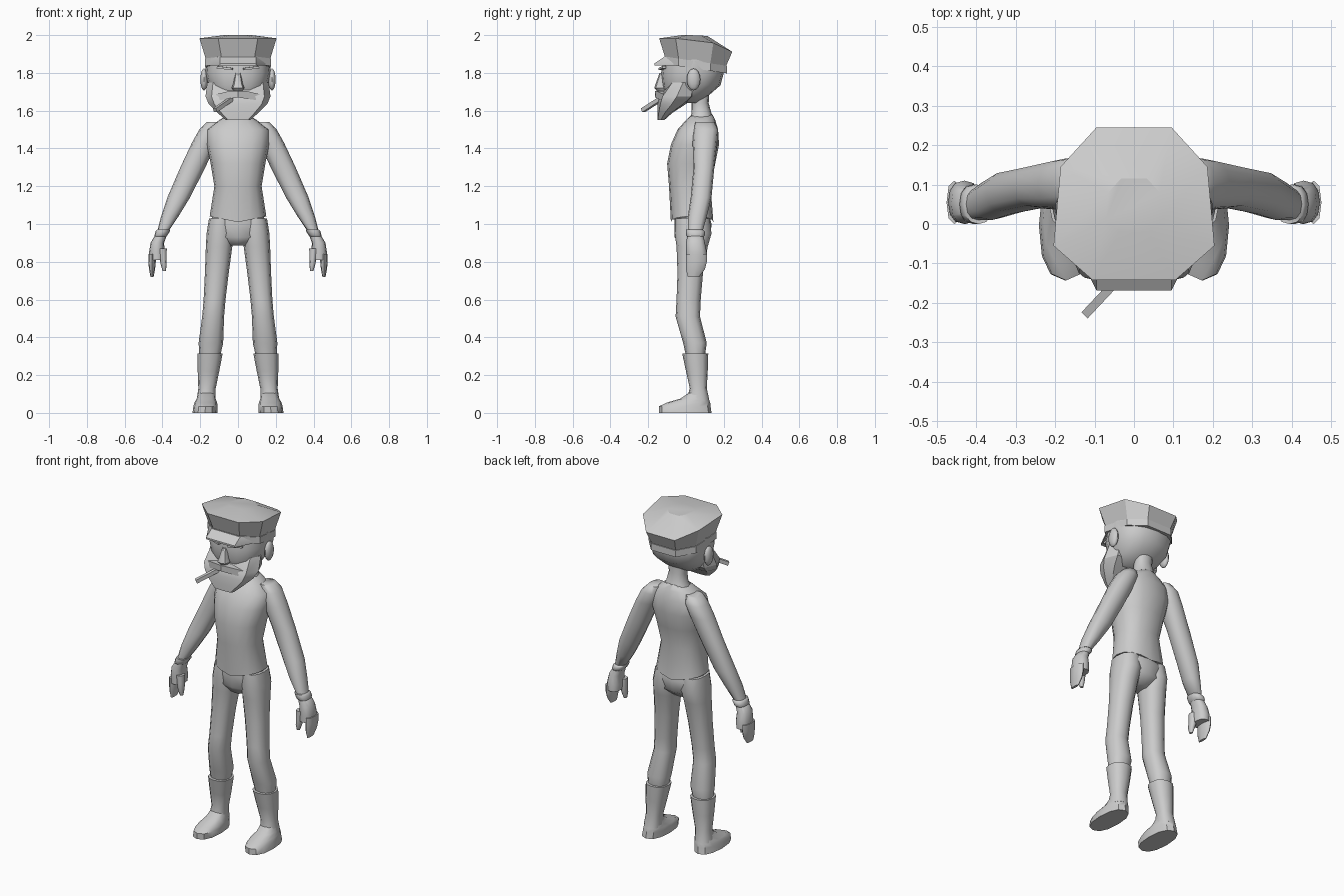
import bpy, bmesh, math
from mathutils import Matrix, Vector

cube = bpy.data.objects.get("Cube")
if cube:
    bpy.data.objects.remove(cube, do_unlink=True)

colour = (0.6, 0.6, 0.6, 1)
grey = bpy.data.materials.new("plain grey")
grey.use_nodes = True
grey.diffuse_color = colour
grey.node_tree.nodes["Principled BSDF"].inputs["Base Color"].default_value = colour


def finish(name, bm, mirror, smooth):
    """Turn a bmesh into a shaded object, optionally mirrored across x."""
    bmesh.ops.recalc_face_normals(bm, faces=bm.faces)
    mesh = bpy.data.meshes.new(name)
    bm.to_mesh(mesh)
    bm.free()
    mesh.materials.append(grey)
    obj = bpy.data.objects.new(name, mesh)
    bpy.context.collection.objects.link(obj)
    bpy.ops.object.select_all(action='DESELECT')
    obj.select_set(True)
    bpy.context.view_layer.objects.active = obj
    if smooth:
        bpy.ops.object.shade_smooth_by_angle(angle=math.radians(smooth))
    if mirror:
        obj.modifiers.new("Mirror", 'MIRROR')
    return obj


def skin(name, rings, mirror=False, smooth=0):
    """Bridge equal rings of points and close both ends."""
    bm = bmesh.new()
    loops = [[bm.verts.new(point) for point in ring] for ring in rings]
    for lower, upper in zip(loops, loops[1:]):
        for i in range(len(lower)):
            bm.faces.new((lower[i - 1], lower[i], upper[i], upper[i - 1]))
    bm.faces.new(loops[0])
    bm.faces.new(loops[-1])
    return finish(name, bm, mirror, smooth)


def power(value, exponent):
    return math.copysign(abs(value) ** exponent, value)


def loft(name, axis, slices, sides=12, bulge=0.85, mirror=True, smooth=60):
    """Slices are (z, half width, front, back); axis gives x from z."""
    rings = []
    for z, width, front, back in slices:
        middle, depth = (front + back) / 2, (back - front) / 2
        ring = []
        for i in range(sides):
            angle = math.tau * i / sides
            ring.append((axis(z) + width * power(math.cos(angle), bulge),
                         middle + depth * power(math.sin(angle), bulge), z))
        rings.append(ring)
    return skin(name, rings, mirror, smooth)


def centre_axis(z):
    return 0


def leg_axis(z):
    return 0.175 - 0.085 * z


def arm_axis(z):
    return min(0.85 - 0.47 * z, 0.43)


def finger_axis(z):
    return 0.455


def thumb_axis(z):
    return 0.4 - 0.1 * (0.85 - z)


def beam(name, start, end, width, height, mirror=False):
    """A straight rectangular bar between two points."""
    start, end = Vector(start), Vector(end)
    axis = (end - start).normalized()
    side = axis.cross(Vector((0, 0, 1))).normalized()
    up = side.cross(axis) * height / 2
    side *= width / 2
    corners = (side + up, up - side, -side - up, side - up)
    skin(name, [[p + corner for corner in corners] for p in (start, end)], mirror)


# Jacket body, with a hem that dips in the middle
jacket = loft("jacket", centre_axis, [
    (1, .15, -.08, .145), (1.2, .125, -.09, .13), (1.32, .145, -.1, .155),
    (1.42, .165, -.08, .175), (1.5, .165, -.045, .17),
    (1.55, .1, 0, .155), (1.58, .05, .03, .14)], sides=16, mirror=False)
for vertex in jacket.data.vertices:
    if vertex.co.z < 1.1:
        vertex.co.z = 1.01 + abs(vertex.co.x) / 5

# Sleeves, cuffs and gloved hands
loft("sleeve", arm_axis, [
    (1.54, .04, .05, .15), (1.5, .06, .04, .17), (1.43, .066, .035, .165),
    (1.3, .066, .04, .15), (1.14, .06, .025, .135), (1.04, .046, .01, .11),
    (.95, .027, .01, .085)])
loft("cuff", arm_axis, [
    (.97, .035, 0, .09), (.96, .038, 0, .1), (.94, .034, 0, .1), (.93, .028, .01, .09)])
loft("palm", arm_axis, [
    (.95, .03, .01, .09), (.9, .036, 0, .1), (.85, .041, 0, .11), (.81, .038, 0, .11)])
loft("fingers", finger_axis, [
    (.84, .02, 0, .11), (.8, .02, 0, .11), (.76, .016, 0, .1), (.72, .008, .01, .07)],
    sides=8)
loft("thumb", thumb_axis, [
    (.87, .025, 0, .05), (.82, .019, 0, .05), (.78, .015, 0, .04), (.75, .008, .01, .03)],
    sides=8)

# Trousers
loft("hips", centre_axis, [
    (1.06, .13, -.06, .12), (1, .15, -.06, .135), (.93, .12, -.06, .13),
    (.885, .05, -.03, .08)], mirror=False)
loft("trouser_leg", leg_axis, [
    (1.03, .066, -.055, .125), (.95, .072, -.06, .135), (.88, .07, -.05, .115),
    (.74, .063, -.045, .09), (.6, .058, -.05, .078), (.51, .058, -.055, .074),
    (.37, .065, -.015, .11), (.3, .055, 0, .1)])

# Boots
loft("boot_shaft", leg_axis, [
    (.315, .067, -.02, .118), (.22, .057, 0, .115), (.13, .046, .02, .11),
    (.06, .05, 0, .125)])
loft("boot_foot", leg_axis, [
    (0, .066, -.143, .135), (.035, .064, -.143, .13), (.055, .06, -.1, .128),
    (.075, .05, -.03, .12), (.11, .043, .02, .11)], smooth=40)

# Neck and head
loft("neck", centre_axis, [
    (1.54, .09, .01, .15), (1.585, .06, .03, .135), (1.64, .05, .03, .12),
    (1.72, .06, .02, .125)], mirror=False)
loft("head", centre_axis, [
    (1.64, .08, -.08, .06), (1.68, .125, -.11, .12), (1.735, .158, -.125, .183),
    (1.8, .173, -.132, .2), (1.87, .168, -.12, .2)], sides=16, mirror=False)
loft("nose", centre_axis, [
    (1.8, .014, -.14, -.1), (1.74, .026, -.162, -.1), (1.72, .034, -.168, -.1),
    (1.7, .02, -.15, -.1)], sides=8, mirror=False, smooth=40)
loft("beard", centre_axis, [
    (1.55, .065, -.152, -.115), (1.59, .11, -.152, -.07), (1.635, .155, -.15, 0),
    (1.675, .172, -.142, .045), (1.75, .163, -.085, .055)],
    sides=8, bulge=0.6, mirror=False, smooth=30)

# Ears
ear = bmesh.new()
placement = Matrix.LocRotScale((.18, .04, 1.765), None, (.02, .036, .058))
bmesh.ops.create_uvsphere(ear, u_segments=10, v_segments=8, radius=1, matrix=placement)
finish("ear", ear, mirror=True, smooth=60)

# Eyebrows, and a moustache swept back along the cheeks
beam("eyebrow", (.03, -.135, 1.82), (.11, -.115, 1.83), .02, .012, mirror=True)
outline = [(0, 1.705), (.04, 1.705), (.125, 1.685), (.1, 1.655), (0, 1.67)]
skin("moustache", [[(x, 3 * x * x - front, z) for x, z in outline]
                   for front in (.163, .113)], mirror=True)

# Peaked cap: one octagon outline reused at several scales
half = [(.095, .245), (.186, .145), (.204, -.055), (.105, -.142)]
octagon = half + [(-x, y) for x, y in reversed(half)]
cap_middle = .045


def cap_ring(scale, height):
    ring = [(x * scale, cap_middle + (y - cap_middle) * scale) for x, y in octagon]
    return [(x, y, height(y)) for x, y in ring]


def crown_height(y):
    slope = max(0, y - .06)
    return 1.983 - slope * (.2 + slope)


def top_height(y):
    return 2 - max(0, y - .06) / 10


def band_top(y):
    return 1.87 - .15 * y


def band_bottom(y):
    return band_top(y) - .04


def visor_ring(front, z):
    return [(.17, -.02, z), (.095, front, z), (-.095, front, z), (-.17, -.02, z)]


skin("cap_crown", [cap_ring(.84, band_top), cap_ring(1, crown_height),
                   cap_ring(.35, top_height)], smooth=25)
skin("cap_band", [cap_ring(.86, band_bottom), cap_ring(.86, band_top)], smooth=25)
skin("cap_visor", [visor_ring(-.168, 1.84), visor_ring(-.168, 1.85),
                   visor_ring(-.115, 1.885)], smooth=25)

# Square cigarette in the corner of the mouth
beam("cigarette", (-.03, -.13, 1.665), (-.122, -.228, 1.602), .022, .022)
